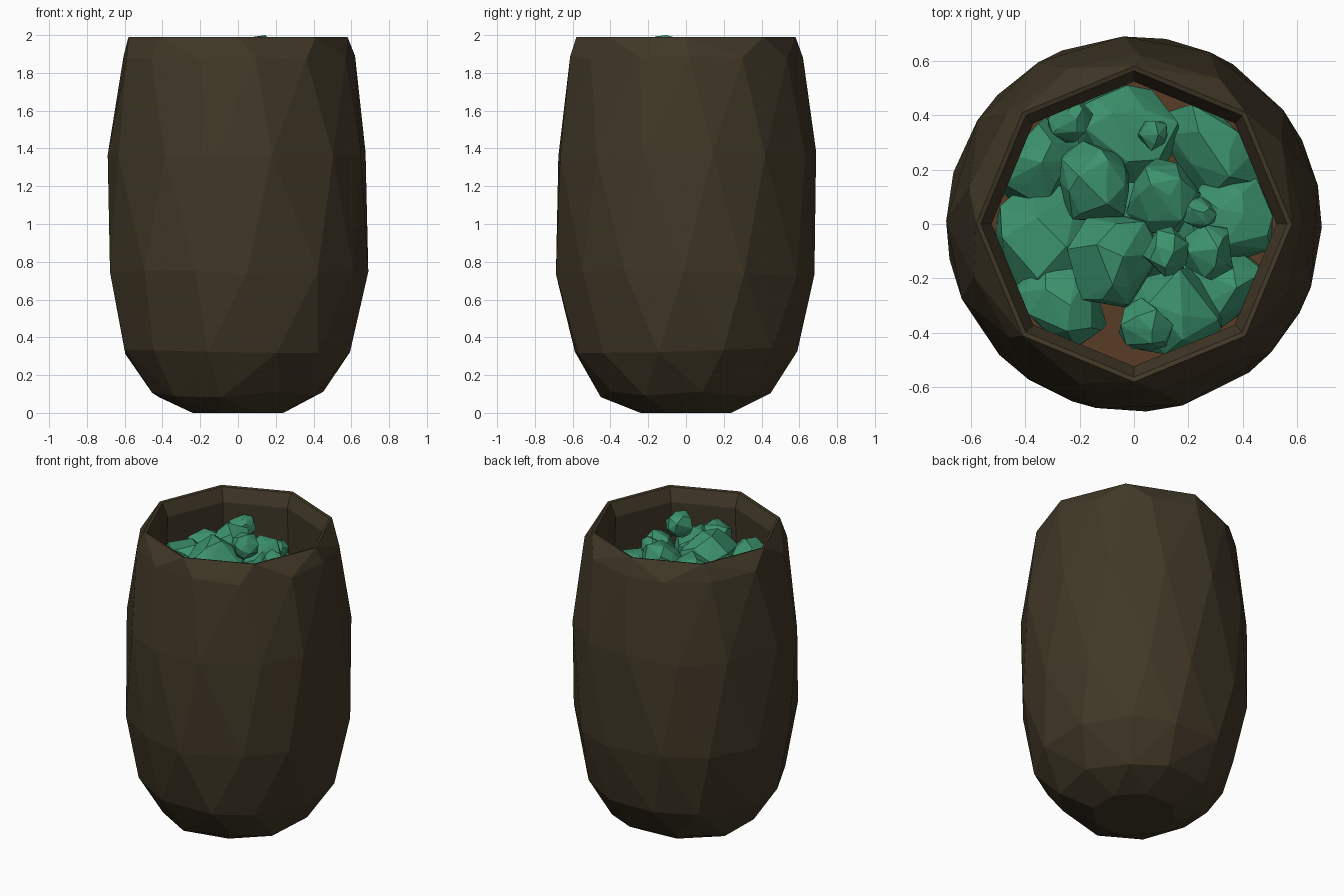
import bpy, bmesh, math, random
from mathutils import Vector

random.seed(4)
if "Cube" in bpy.data.objects:
    bpy.data.objects.remove(bpy.data.objects["Cube"])


def make_material(name, color):
    mat = bpy.data.materials.new(name)
    mat.use_nodes = True
    mat.diffuse_color = (*color, 1)
    mat.node_tree.nodes["Principled BSDF"].inputs["Base Color"].default_value = (*color, 1)
    return mat


def make_object(name, bm, mat):
    mesh = bpy.data.meshes.new(name)
    bm.to_mesh(mesh)
    bm.free()
    mesh.materials.append(mat)
    obj = bpy.data.objects.new(name, mesh)
    bpy.context.collection.objects.link(obj)
    return obj


def convex_mesh(points):
    bm = bmesh.new()
    for point in points:
        bm.verts.new(point)
    hull = bmesh.ops.convex_hull(bm, input=bm.verts)
    loose = set(hull["geom_interior"]) | set(hull["geom_unused"])
    bmesh.ops.delete(bm, geom=[v for v in loose if isinstance(v, bmesh.types.BMVert)], context="VERTS")
    bmesh.ops.recalc_face_normals(bm, faces=bm.faces)
    return bm


def ring(radius, z, sides, phase, wobble):
    for i in range(sides):
        angle = math.tau * (i + phase + random.uniform(-wobble, wobble) * 4) / sides
        yield Vector((radius * math.cos(angle), radius * math.sin(angle),
                      z + random.uniform(-wobble, wobble) / 2))


cloth = make_material("dark brown cloth", (0.052, 0.039, 0.020))
earth = make_material("brown lining", (0.10, 0.045, 0.02))
gem = make_material("green crystal", (0.045, 0.29, 0.155))

# Faceted pot-bellied sack: radius, height, sides, phase, wobble
RINGS = [(0.26, 0.0, 8, 0.5, 0), (0.46, 0.10, 10, 0.2, 0.04), (0.61, 0.33, 12, 0.5, 0.04),
         (0.69, 0.74, 13, 0, 0.03), (0.69, 1.37, 13, 0.4, 0.03),
         (0.62, 1.88, 13, 0.1, 0.02), (0.58, 1.99, 8, 0, 0)]
points = [p for spec in RINGS for p in ring(*spec)]
bm = convex_mesh(points)

# Open the mouth, then turn the lip inwards and down
lid = [f for f in bm.faces if f.normal.z > 0.99]
bmesh.ops.delete(bm, geom=lid, context="FACES")
edges = [e for e in bm.edges if e.is_boundary]
for scale, z in ((0.97, 1.985), (0.93, 1.90), (1.03, 1.45)):
    new = bmesh.ops.extrude_edge_only(bm, edges=edges)["geom"]
    for v in (g for g in new if isinstance(g, bmesh.types.BMVert)):
        v.co.x *= scale
        v.co.y *= scale
        v.co.z = z
    edges = [g for g in new if isinstance(g, bmesh.types.BMEdge)]
bmesh.ops.recalc_face_normals(bm, faces=bm.faces)
make_object("sack", bm, cloth)

# Filling under the crystals
bm = bmesh.new()
bm.faces.new([bm.verts.new(p) for p in ring(0.53, 1.52, 8, 0, 0)])
make_object("filling", bm, earth)

# Crystals: x, y, radius, top height
CRYSTALS = [
    (0.31, 0.29, 0.21, 1.70), (-0.03, 0.34, 0.20, 1.73), (-0.38, 0.23, 0.17, 1.76),
    (-0.23, 0.38, 0.08, 1.85), (-0.14, 0.15, 0.15, 1.88), (-0.31, -0.07, 0.23, 1.82),
    (0.10, 0.10, 0.14, 1.88), (0.37, 0.02, 0.18, 1.72), (-0.28, -0.30, 0.19, 1.84),
    (-0.08, -0.13, 0.17, 1.92), (0.13, -0.33, 0.19, 1.80), (0.33, -0.25, 0.18, 1.70),
    (0.12, -0.10, 0.09, 2.0), (0.28, -0.10, 0.10, 1.84), (0.24, 0.04, 0.06, 1.86),
    (0.07, 0.33, 0.06, 1.78), (0.04, -0.38, 0.10, 1.86), (0.03, 0.0, 0.25, 1.75),
]
for number, (x, y, radius, top) in enumerate(CRYSTALS, 1):
    count = 34 if radius > 0.12 else 24
    cloud = []
    for i in range(count):
        # Evenly spread directions with some jitter
        z = 1 - 2 * (i + 0.5) / count
        turn = i * 2.4 + random.uniform(-0.5, 0.5)
        flat = math.sqrt(1 - z * z)
        size = radius * random.uniform(0.85, 1.15)
        cloud.append(Vector((flat * math.cos(turn), flat * math.sin(turn), z)) * size)
    lift = top - max(p.z for p in cloud)
    for p in cloud:
        p += Vector((x, y, lift))
        # Keep every crystal inside the sack wall
        reach = math.hypot(p.x, p.y)
        if reach > 0.51:
            p.x *= 0.51 / reach
            p.y *= 0.51 / reach
    make_object(f"crystal_{number}", convex_mesh(cloud), gem)
